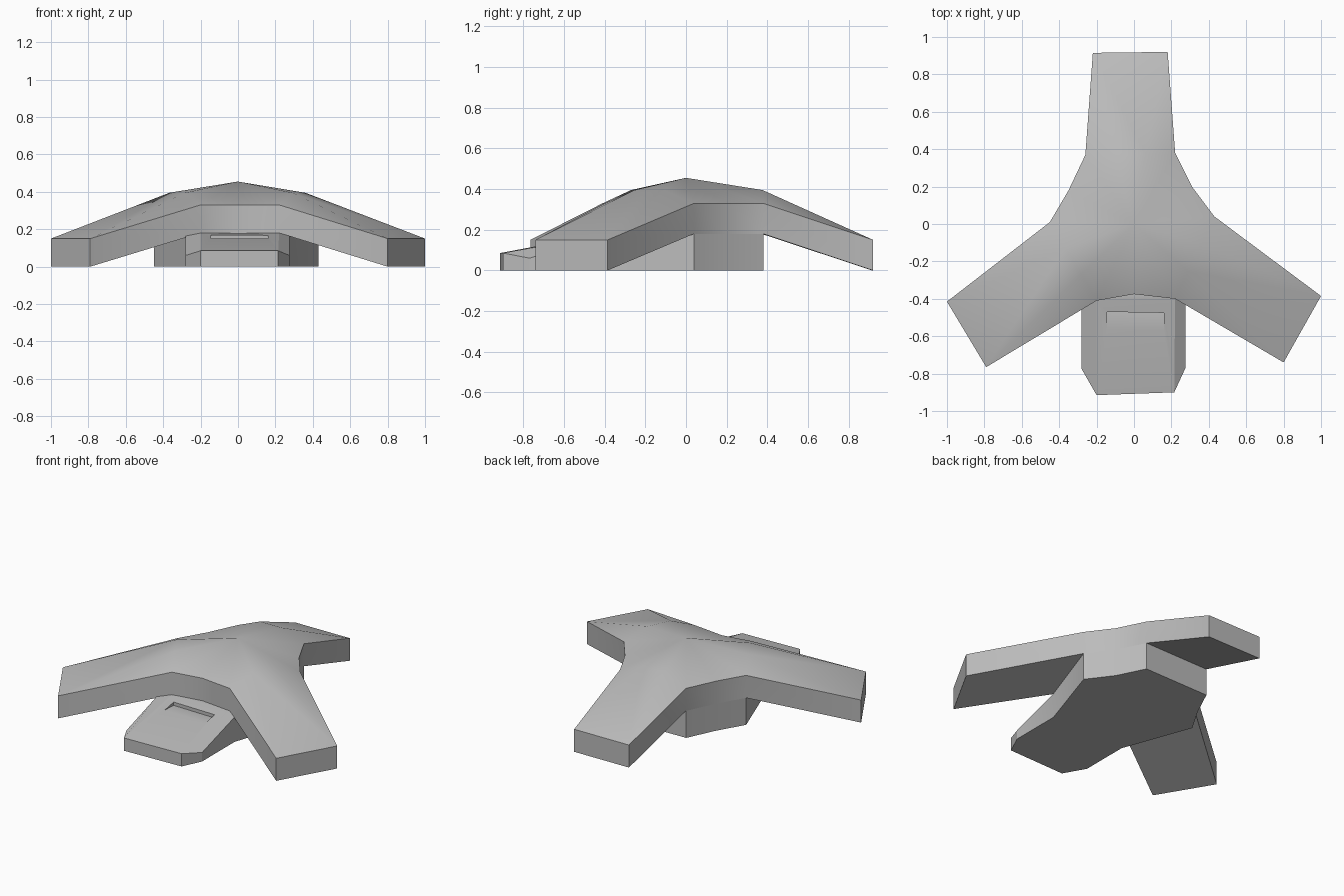
import bpy
import bmesh
from math import radians
from mathutils import Vector

cube = bpy.data.objects.get("Cube")
if cube:
    bpy.data.objects.remove(cube)

# One grey plastic for the whole device
grey = bpy.data.materials.new("grey_plastic")
grey.use_nodes = True
tone = (0.5, 0.5, 0.5, 1)
grey.diffuse_color = tone
grey.node_tree.nodes["Principled BSDF"].inputs["Base Color"].default_value = tone

RIM, TIP, CREST, APEX, THICK = 0.33, 0.15, 0.395, 0.455, 0.15


def at(p, z):
    return Vector((p[0], p[1], z))


def add_face(bm, *points):
    bm.faces.new([bm.verts.new(p) for p in points])


def finish(bm, name, angle):
    bmesh.ops.remove_doubles(bm, verts=bm.verts, dist=0.0005)
    bmesh.ops.recalc_face_normals(bm, faces=bm.faces)
    mesh = bpy.data.meshes.new(name)
    bm.to_mesh(mesh)
    bm.free()
    mesh.materials.append(grey)
    obj = bpy.data.objects.new(name, mesh)
    bpy.context.collection.objects.link(obj)
    bpy.ops.object.select_all(action="DESELECT")
    obj.select_set(True)
    bpy.context.view_layer.objects.active = obj
    bpy.ops.object.shade_smooth_by_angle(angle=radians(angle))


# Each arm: inner corner, two tip corners, other inner corner, then the valley after it
arms = [
    ((0.22, -0.4), (0.8, -0.74), (1, -0.385), (0.43, 0.04), (0.31, 0.2)),
    ((0.22, 0.38), (0.18, 0.92), (-0.22, 0.915), (-0.26, 0.37), (-0.35, 0.18)),
    ((-0.45, 0.01), (-1, -0.415), (-0.79, -0.765), (-0.2, -0.41), (0, -0.375)),
]

# Three-armed shell: vaulted top, walls along the outline, arm undersides
bm = bmesh.new()
apex = Vector((0, 0, APEX))
down = Vector((0, 0, -THICK))
for i, (a, tip_a, tip_b, b, valley) in enumerate(arms):
    following = at(arms[(i + 1) % 3][0], RIM)
    a, b, valley = (at(p, RIM) for p in (a, b, valley))
    tip_a, tip_b = at(tip_a, TIP), at(tip_b, TIP)
    crest_a, crest_b = a.lerp(b, 1 / 3), a.lerp(b, 2 / 3)
    crest_a.z = crest_b.z = CREST
    add_face(bm, a, tip_a, crest_a)
    add_face(bm, crest_a, tip_a, tip_b, crest_b)
    add_face(bm, crest_b, tip_b, b)
    ring = [a, crest_a, crest_b, b, valley, following]
    for p, q in zip(ring, ring[1:]):
        add_face(bm, apex, p, q)
    edge = [a, tip_a, tip_b, b, valley, following]
    for p, q in zip(edge, edge[1:]):
        add_face(bm, p, p + down, q + down, q)
    add_face(bm, b + down, tip_b + down, tip_a + down, a + down)
finish(bm, "arm_shell", 35)

# Base: hub column with the sloping control panel in front, as one body
bm = bmesh.new()
hub = RIM - THICK
front_l, front_r = Vector((-0.2, -0.915, 0.085)), Vector((0.215, -0.9, 0.085))
side_l, side_r = Vector((-0.28, -0.775, 0.06)), Vector((0.275, -0.77, 0.06))
root_l, root_r = Vector((-0.28, -0.45, 0.165)), Vector((0.275, -0.43, 0.165))
back_l, back_r = at(arms[2][3], hub), at(arms[0][0], hub)
column = [arms[0][3], arms[0][4], arms[1][0], arms[1][3], arms[1][4], arms[2][0]]
outline = [front_l, front_r, side_r, root_r]
outline += [at(p, hub) for p in column] + [root_l, side_l]
for p, q in zip(outline, outline[1:] + outline[:1]):
    add_face(bm, at(p, 0), at(q, 0), q, p)
add_face(bm, *[at(p, 0) for p in reversed(outline)])

# Panel side slopes and the sliver under the shell
add_face(bm, front_r, side_r, root_r, back_r)
add_face(bm, front_l, back_l, root_l, side_l)
add_face(bm, back_l, back_r, at(arms[2][4], hub))


# Panel top with a wedge-shaped slot
def on_panel(x, y):
    t = (y - front_l.y) / (back_l.y - front_l.y)
    return Vector((x, y, front_l.z + t * (hub - front_l.z)))


rim = [on_panel(x, y) for x, y in
       ((-0.145, -0.565), (0.16, -0.57), (0.16, -0.475), (-0.145, -0.47))]
border = [front_l, front_r, back_r, back_l]
for i in range(4):
    j = (i + 1) % 4
    add_face(bm, border[i], border[j], rim[j], rim[i])
near_l, near_r, far_r, far_l = rim
sink = Vector((0, 0.006, -0.022))
low_r, low_l = far_r - sink * Vector((0, 1, 0)).y, far_l.copy()
low_r, low_l = far_r + Vector((0, 0, sink.z)), far_l + Vector((0, 0, sink.z))
add_face(bm, near_l, near_r, low_r, low_l)
add_face(bm, low_l, low_r, far_r, far_l)
add_face(bm, near_r, far_r, low_r)
add_face(bm, near_l, low_l, far_l)
finish(bm, "base_with_panel", 20)
